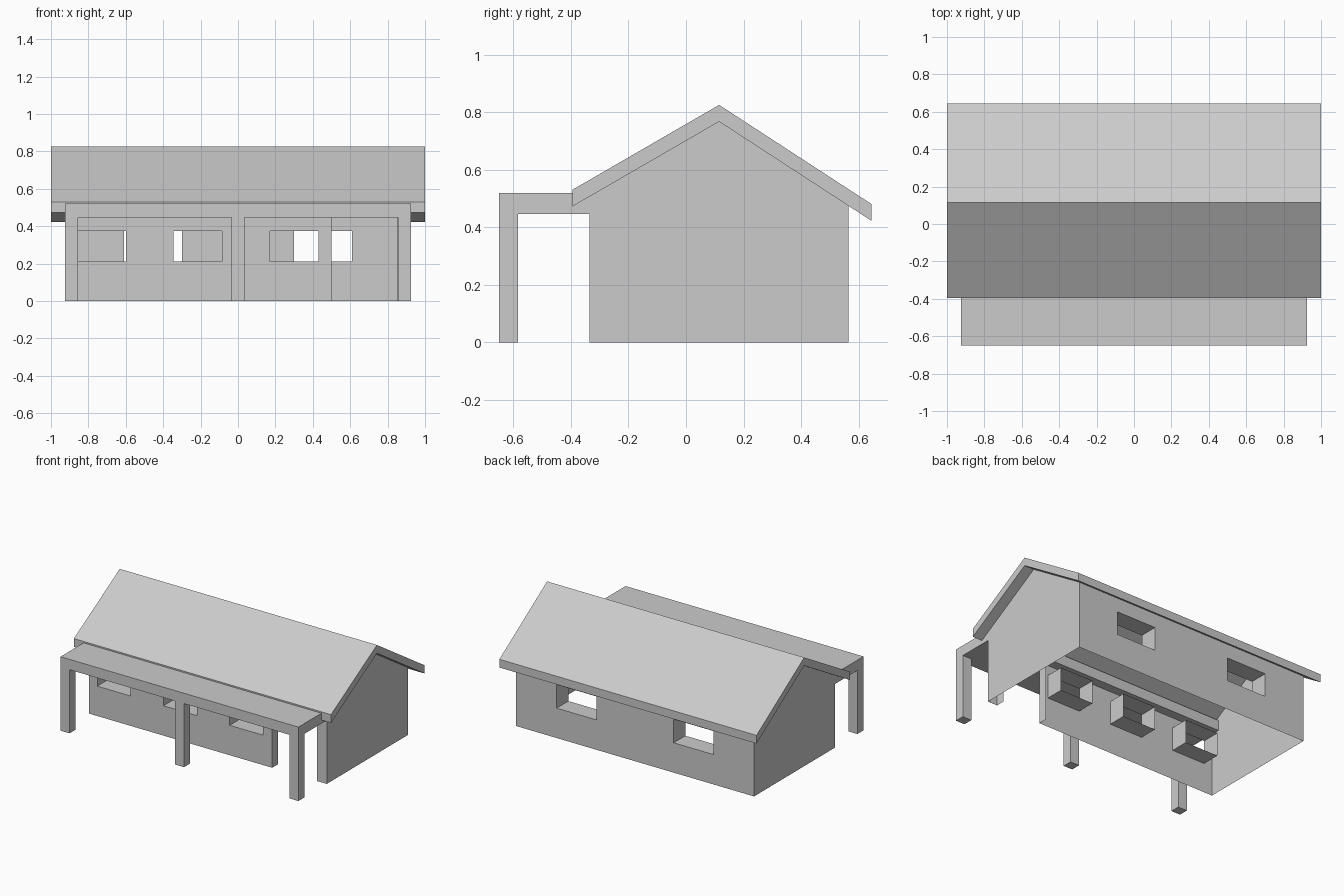
import bpy
import bmesh

if "Cube" in bpy.data.objects:
    bpy.data.objects.remove(bpy.data.objects["Cube"], do_unlink=True)

# Single plain material
GREY = (0.6, 0.6, 0.6, 1.0)
mat = bpy.data.materials.new("plain grey")
mat.use_nodes = True
mat.diffuse_color = GREY
mat.node_tree.nodes["Principled BSDF"].inputs["Base Color"].default_value = GREY

# Main dimensions
HALF_X = 0.925
FRONT, BACK = -0.335, 0.565
RIDGE_Y, RIDGE_Z = 0.115, 0.825
EAVE_F, EAVE_B = (-0.395, 0.53), (0.645, 0.48)
ROOF_T = 0.058
BEAM_Z, PORCH_Z = 0.447, 0.52
SILL, HEAD = 0.21, 0.375
POST = 0.07


def roof_under(y):
    ey, ez = EAVE_F if y < RIDGE_Y else EAVE_B
    return RIDGE_Z - ROOF_T + (ez - RIDGE_Z) * (y - RIDGE_Y) / (ey - RIDGE_Y)


def finish(name, bm, solid=True):
    if solid:
        bmesh.ops.recalc_face_normals(bm, faces=bm.faces)
    me = bpy.data.meshes.new(name)
    bm.to_mesh(me)
    bm.free()
    me.materials.append(mat)
    ob = bpy.data.objects.new(name, me)
    bpy.context.collection.objects.link(ob)
    return ob


def face(bm, pts):
    return bm.faces.new([bm.verts.new(p) for p in pts])


def extrude_profile(name, pts, x0, x1):
    """Solid from a (y, z) outline swept along x."""
    bm = bmesh.new()
    f = face(bm, [(x0, y, z) for y, z in pts])
    geo = bmesh.ops.extrude_face_region(bm, geom=[f])["geom"]
    verts = [g for g in geo if isinstance(g, bmesh.types.BMVert)]
    bmesh.ops.translate(bm, verts=verts, vec=(x1 - x0, 0, 0))
    return finish(name, bm)


def box(name, x0, x1, y0, y1, z0, z1):
    return extrude_profile(name, [(y0, z0), (y1, z0), (y1, z1), (y0, z1)], x0, x1)


def wall(name, y, inward, openings):
    """Thin wall with openings (x0, x1, z0, z1, depth) and inward reveals."""
    bm = bmesh.new()
    xs = sorted({-HALF_X, HALF_X} | {v for o in openings for v in o[:2]})
    zs = sorted({0.0, roof_under(y)} | {v for o in openings for v in o[2:4]})
    for xa, xb in zip(xs, xs[1:]):
        for za, zb in zip(zs, zs[1:]):
            mx, mz = (xa + xb) / 2, (za + zb) / 2
            if any(o[0] < mx < o[1] and o[2] < mz < o[3] for o in openings):
                continue
            face(bm, [(xa, y, za), (xb, y, za), (xb, y, zb), (xa, y, zb)])
    for x0, x1, z0, z1, depth in openings:
        loop = [(x0, z0), (x0, z1), (x1, z1), (x1, z0)]
        for i, (a, b) in enumerate(zip(loop, loop[1:] + loop[:1])):
            if i == 3 and z0 == 0:  # doors have no sill
                continue
            yi = y + inward * depth
            face(bm, [(a[0], y, a[1]), (b[0], y, b[1]), (b[0], yi, b[1]), (a[0], yi, a[1])])
    bmesh.ops.remove_doubles(bm, verts=bm.verts, dist=0.0005)
    if inward < 0:
        bmesh.ops.reverse_faces(bm, faces=bm.faces)
    return finish(name, bm, solid=False)


# Front wall: three windows and a doorway
DEPTH = 0.13
windows = [(x, x + 0.26, SILL, HEAD, DEPTH) for x in (-0.86, -0.345, 0.17)]
wall("front_wall", FRONT, 1, windows + [(0.5, 0.85, 0.0, BEAM_Z, 0.065)])

# Back wall: two windows
wall("back_wall", BACK, -1, [(x, x + 0.31, SILL, HEAD, DEPTH) for x in (-0.61, 0.3)])

# Gable end walls
for name, side in (("left_gable_wall", 1), ("right_gable_wall", -1)):
    outline = [(FRONT, 0), (BACK, 0), (BACK, roof_under(BACK)),
               (RIDGE_Y, roof_under(RIDGE_Y)), (FRONT, roof_under(FRONT))]
    bm = bmesh.new()
    face(bm, [(side * HALF_X, y, z) for y, z in outline[::side]])
    finish(name, bm, solid=False)

# Pitched roof slab
upper = [EAVE_F, (RIDGE_Y, RIDGE_Z), EAVE_B]
lower = [(y, z - ROOF_T) for y, z in reversed(upper)]
extrude_profile("roof", upper + lower, -1.0, 1.0)

# Porch roof and its posts
PORCH_Y = -0.65
box("porch_roof", -HALF_X, HALF_X, PORCH_Y, FRONT + 0.065, BEAM_Z, PORCH_Z)
for name, x in (("right_post", -HALF_X), ("middle_post", -POST / 2),
                ("left_post", HALF_X - POST)):
    box("porch_" + name, x, x + POST, PORCH_Y, PORCH_Y + 0.067, 0.0, BEAM_Z)
